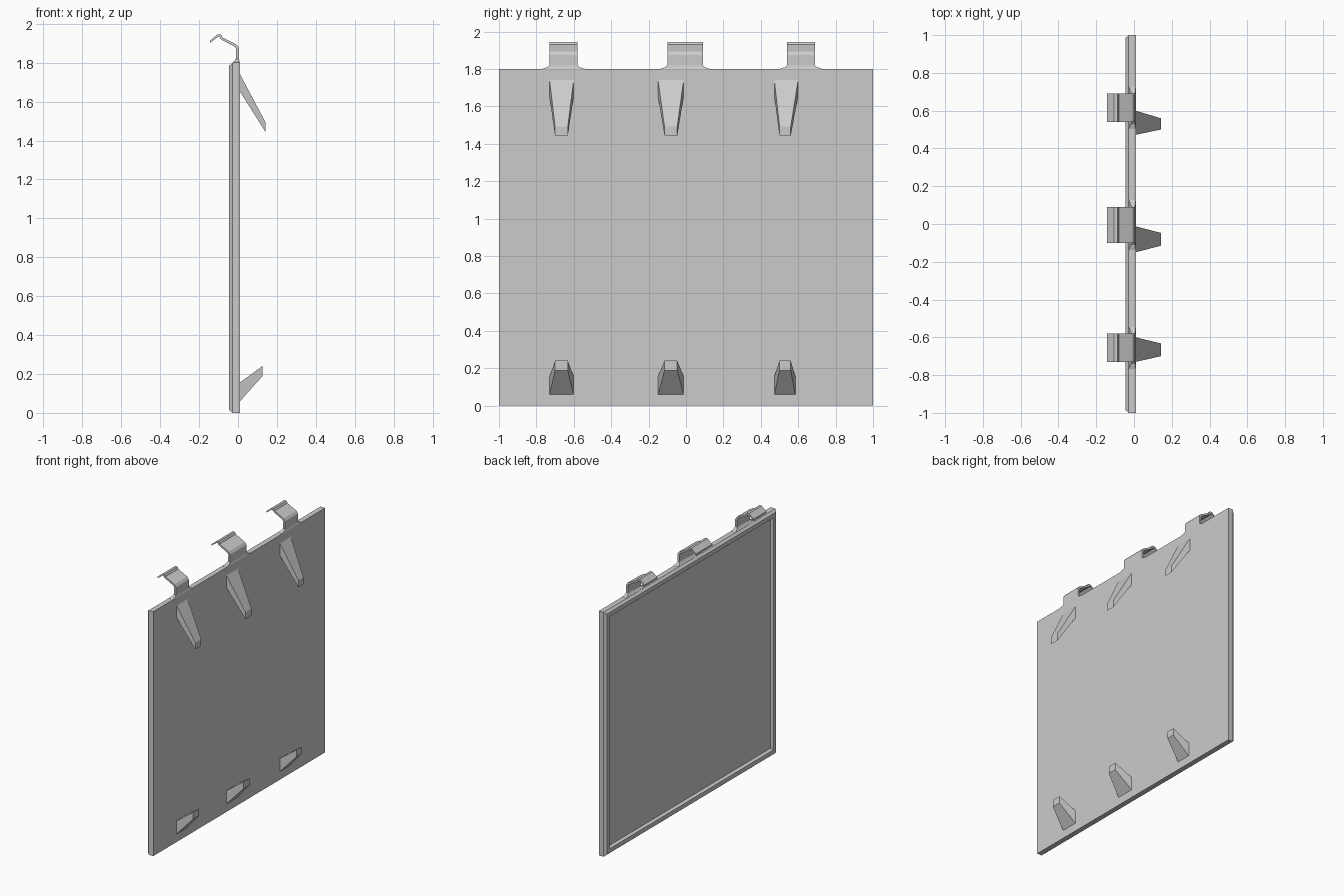
import bpy, bmesh

if "Cube" in bpy.data.objects:
    bpy.data.objects.remove(bpy.data.objects["Cube"])


def loft(name, rings):
    """Skin matching rings of points and cap both ends."""
    bm = bmesh.new()
    vs = [[bm.verts.new(p) for p in ring] for ring in rings]
    n = len(vs[0])
    for a, b in zip(vs, vs[1:]):
        for i in range(n):
            j = (i + 1) % n
            bm.faces.new((a[i], a[j], b[j], b[i]))
    bm.faces.new(vs[0])
    bm.faces.new(vs[-1])
    bmesh.ops.recalc_face_normals(bm, faces=bm.faces)
    mesh = bpy.data.meshes.new(name)
    bm.to_mesh(mesh)
    bm.free()
    ob = bpy.data.objects.new(name, mesh)
    bpy.context.collection.objects.link(ob)
    return ob


def rect_yz(x, y0, y1, z0, z1):
    return [(x, y0, z0), (x, y1, z0), (x, y1, z1), (x, y0, z1)]


def rect_xy(z, x0, x1, y0, y1):
    return [(x0, y0, z), (x1, y0, z), (x1, y1, z), (x0, y1, z)]


# Panel with chamfered rear edge, raised rim and shallow rear recess
steps = [(0.01, 0), (-0.028, 0), (-0.045, 0.015), (-0.045, 0.045), (-0.025, 0.055)]
loft("panel", [rect_yz(x, -1 + d, 1 - d, d, 1.8 - d) for x, d in steps])

# Bent clips along the top edge, each on a flared foot
clip_profile = [(0.005, 1.815), (0.005, 1.875), (-0.007, 1.893), (-0.08, 1.93),
                (-0.088, 1.945), (-0.106, 1.945), (-0.144, 1.913), (-0.144, 1.902),
                (-0.104, 1.932), (-0.096, 1.932), (-0.088, 1.92), (-0.016, 1.882),
                (-0.009, 1.869), (-0.012, 1.815)]
for i, (y0, y1) in enumerate([(-0.73, -0.58), (-0.10, 0.09), (0.54, 0.69)]):
    loft(f"clip_{i}", [[(x, y, z) for x, z in clip_profile] for y in (y0, y1)])
    foot = [(1.795, -0.028, 0.01, 0.045), (1.801, -0.026, 0.01, 0.037),
            (1.809, -0.018, 0.007, 0.012), (1.82, -0.012, 0.005, 0.0)]
    loft(f"clip_foot_{i}", [rect_xy(z, x0, x1, y0 - d, y1 + d) for z, x0, x1, d in foot])

# Tapered pegs on the front: upper row slopes down, lower row slopes up
for i, (y0, y1, t0, t1) in enumerate([(-0.73, -0.60, -0.70, -0.632),
                                      (-0.15, -0.012, -0.115, -0.047),
                                      (0.472, 0.60, 0.50, 0.56)]):
    loft(f"upper_peg_{i}", [rect_yz(0.008, y0, y1, 1.655, 1.745),
                            rect_yz(0.142, t0, t1, 1.443, 1.493)])
    loft(f"lower_peg_{i}", [rect_yz(0.008, y0, min(y1, 0.585), 0.057, 0.155),
                            rect_yz(0.125, t0, t1, 0.188, 0.24)])
